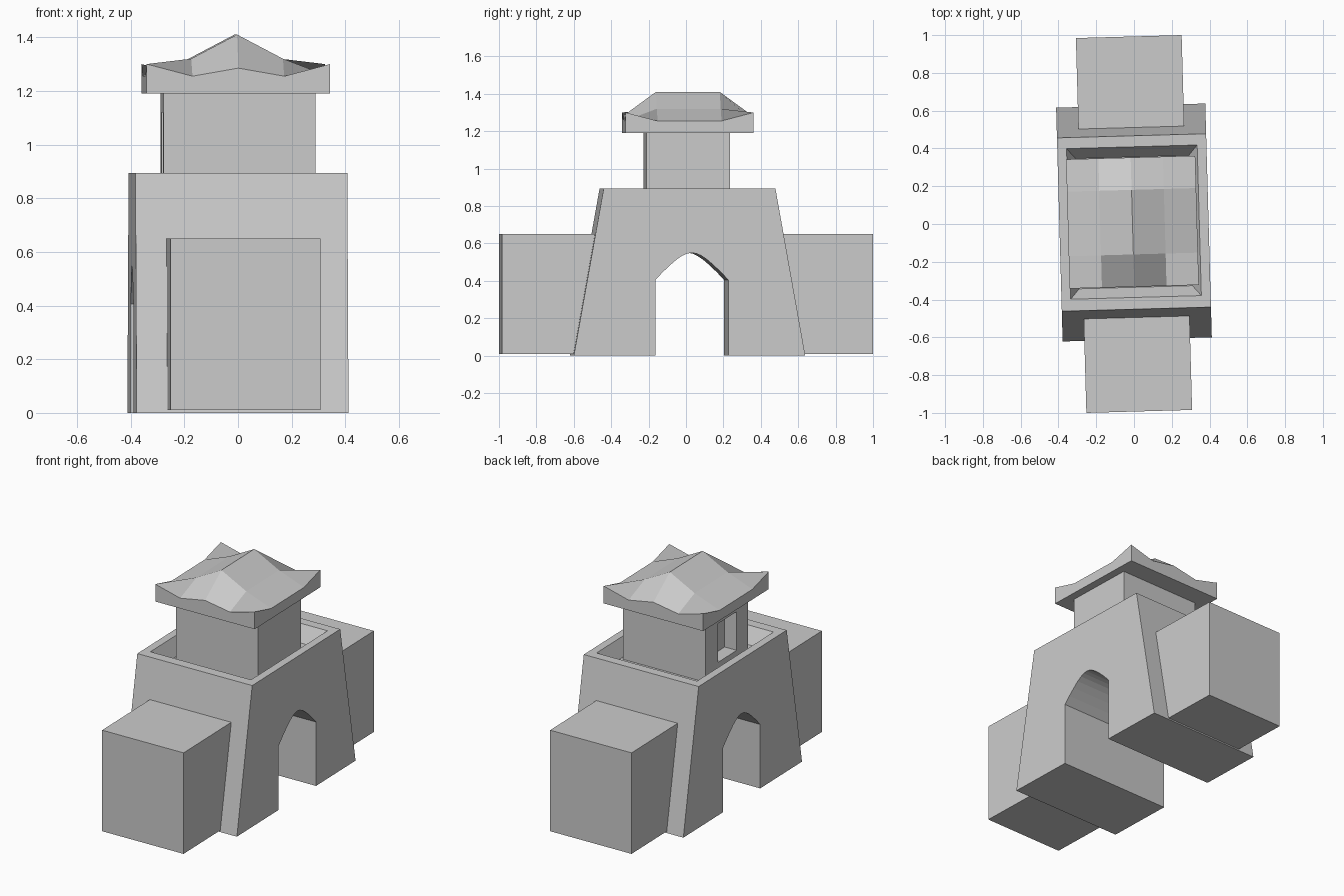
import bpy, math

if "Cube" in bpy.data.objects:
    bpy.data.objects.remove(bpy.data.objects["Cube"])

YAW = math.radians(1.6)  # the whole gate is turned very slightly


def make(name, verts, faces):
    me = bpy.data.meshes.new(name)
    me.from_pydata(verts, [], faces)
    me.validate()
    me.update()
    ob = bpy.data.objects.new(name, me)
    bpy.context.collection.objects.link(ob)
    ob.rotation_euler.z = YAW
    return ob


def frustum(name, z0, half0, z1, half1, cx=0.0, cy=0.0):
    """Box with separate half sizes at the bottom and the top."""
    verts = [(cx + sx * h[0], cy + sy * h[1], z)
             for z, h in ((z0, half0), (z1, half1))
             for sx, sy in ((-1, -1), (1, -1), (1, 1), (-1, 1))]
    faces = [(3, 2, 1, 0), (4, 5, 6, 7)]
    faces += [(i, (i + 1) % 4, (i + 1) % 4 + 4, i + 4) for i in range(4)]
    return make(name, verts, faces)


def prism_x(name, profile, x0, x1):
    """Extrude a (y, z) profile, counter-clockwise seen from +x."""
    n = len(profile)
    verts = [(x, y, z) for x in (x0, x1) for y, z in profile]
    faces = [tuple(reversed(range(n))), tuple(range(n, 2 * n))]
    faces += [(i, (i + 1) % n, (i + 1) % n + n, i + n) for i in range(n)]
    return make(name, verts, faces)


def cut(target, cutter):
    cutter.hide_render = True
    mod = target.modifiers.new("cut", "BOOLEAN")
    mod.operation = "DIFFERENCE"
    mod.solver = "EXACT"
    mod.object = cutter
    bpy.context.view_layer.objects.active = target
    bpy.ops.object.modifier_apply(modifier=mod.name)
    bpy.data.objects.remove(cutter)


# Battered gate base with a sunken terrace and a pointed archway
base = frustum("gate_base", 0, (0.395, 0.619), 0.895, (0.395, 0.459), cy=0.008)
cut(base, frustum("terrace_cutter", 0.80, (0.30, 0.345), 0.92, (0.358, 0.413), cy=0.01))
arch = [(0.195, 0.405), (0.155, 0.447), (0.115, 0.485), (0.08, 0.515),
        (0.05, 0.535), (0.025, 0.546), (0.0, 0.55)]
ring = [(-0.195, -0.1), (0.195, -0.1)] + arch + [(-y, z) for y, z in arch[-2::-1]]
cut(base, prism_x("arch_cutter", [(y + 0.02, z) for y, z in ring], -0.6, 0.6))

# Wall stubs on both sides
for side, label in ((-1, "front"), (1, "back")):
    frustum(label + "_wall", 0.01, (0.28, 0.271), 0.65, (0.28, 0.271), cy=side * 0.7215)

# Upper room with a recessed opening on the left side
room = frustum("upper_room", 0.79, (0.283, 0.223), 1.20, (0.283, 0.223), cy=0.004)
cut(room, prism_x("window_cutter", [(-0.10, 0.875), (0.095, 0.875), (0.095, 1.12), (-0.10, 1.12)],
                  -0.4, -0.2))

# Roof: 5 x 5 grid of heights, mirrored in x and y, over a flat underside
HEIGHT = [[1.41, 1.41, 1.285], [1.32, 1.32, 1.255], [1.255, 1.255, 1.30]]
STEP, CX, CY, EAVE = 0.171, -0.008, 0.01, 1.19
verts = [(CX + i * STEP, CY + j * STEP, HEIGHT[abs(i)][abs(j)])
         for j in range(-2, 3) for i in range(-2, 3)]
faces = [(a, a + 1, a + 6, a + 5) for a in (5 * j + i for j in range(4) for i in range(4))]
rim = [0, 1, 2, 3, 4, 9, 14, 19, 24, 23, 22, 21, 20, 15, 10, 5]
verts += [(verts[k][0], verts[k][1], EAVE) for k in rim]
n = len(rim)
faces += [(25 + k, 25 + (k + 1) % n, rim[(k + 1) % n], rim[k]) for k in range(n)]
faces.append(tuple(25 + k for k in reversed(range(n))))
make("roof", verts, faces)
